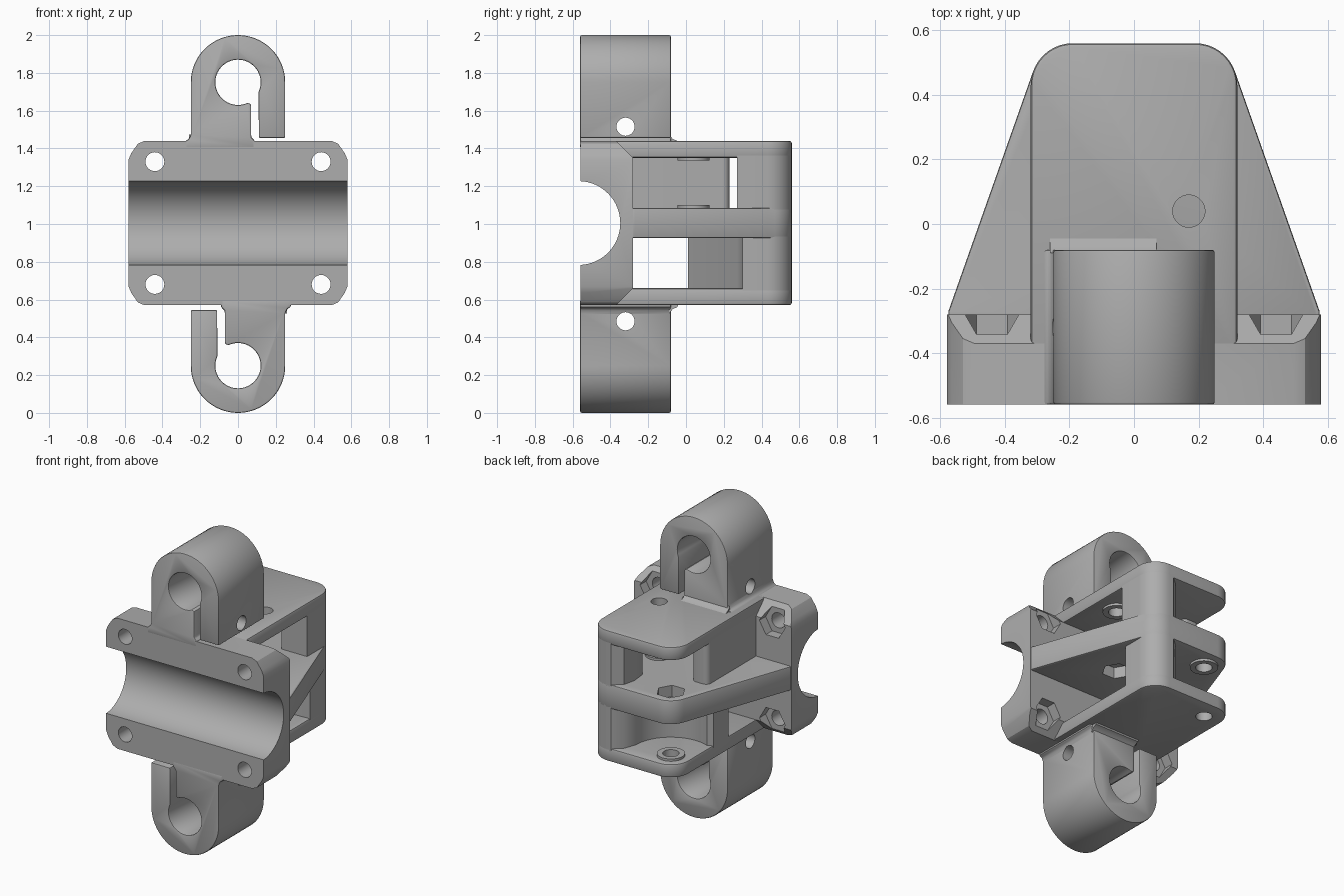
import bpy, bmesh
from math import cos, sin, pi, radians
from mathutils import Vector, Matrix

cube = bpy.data.objects.get("Cube")
if cube:
    bpy.data.objects.remove(cube)

grey = bpy.data.materials.new("plain grey")
grey.use_nodes = True
GREY = (0.42, 0.42, 0.42, 1)
grey.diffuse_color = GREY
grey.node_tree.nodes["Principled BSDF"].inputs["Base Color"].default_value = GREY

parts = []


def arc(cx, cy, r, start, end, n=16):
    """Points on an arc, angles in degrees."""
    angles = [radians(start + (end - start) * i / n) for i in range(n + 1)]
    return [(cx + r * cos(a), cy + r * sin(a)) for a in angles]


def rect(x0, y0, x1, y1):
    return [(x0, y0), (x1, y0), (x1, y1), (x0, y1)]


def prism(name, pts, axis, lo, hi, bevel=0.0, keep=True):
    """Extrude an outline along an axis, with softened edges."""
    place = {"x": lambda a, b: (lo, a, b),
             "y": lambda a, b: (a, lo, b),
             "z": lambda a, b: (a, b, lo)}[axis]
    bm = bmesh.new()
    face = bm.faces.new([bm.verts.new(place(*p)) for p in pts])
    out = bmesh.ops.extrude_face_region(bm, geom=[face])
    move = Vector([(hi - lo) * (axis == c) for c in "xyz"])
    bmesh.ops.translate(bm, vec=move,
                        verts=[v for v in out["geom"] if isinstance(v, bmesh.types.BMVert)])
    bmesh.ops.recalc_face_normals(bm, faces=bm.faces)
    mesh = bpy.data.meshes.new(name)
    bm.to_mesh(mesh)
    bm.free()
    mesh.materials.append(grey)
    ob = bpy.data.objects.new(name, mesh)
    bpy.context.collection.objects.link(ob)
    if keep:
        parts.append(ob)
    if bevel:
        m = ob.modifiers.new("soft edges", "BEVEL")
        m.width, m.segments = bevel, 2
        m.limit_method, m.angle_limit = "ANGLE", radians(40)
        bake(ob)
    return ob


def bake(ob):
    """Apply the modifiers of an object."""
    bpy.context.view_layer.update()
    graph = bpy.context.evaluated_depsgraph_get()
    mesh = bpy.data.meshes.new_from_object(ob.evaluated_get(graph))
    ob.modifiers.clear()
    ob.data = mesh


def boolean(ob, cutter, operation="DIFFERENCE"):
    m = ob.modifiers.new("cut", "BOOLEAN")
    m.operation, m.object, m.solver = operation, cutter, "EXACT"
    bake(ob)
    bpy.data.objects.remove(cutter)


def drill(ob, axis, a, b, r, lo, hi, sides=28, turn=0):
    """Cut a round or six-sided hole."""
    outline = arc(a, b, r, turn, turn + 360, sides)[:-1]
    boolean(ob, prism("cutter", outline, axis, lo, hi, keep=False))


# Clamp plate with half-round groove
MID = 1.005
side = [(-0.56, 0.57), (-0.37, 0.57), (-0.28, 0.66), (-0.28, 1.35), (-0.37, 1.44), (-0.56, 1.44)]
side += arc(-0.57, MID, 0.222, 87, -87, 32)
plate = prism("clamp_plate", side, "x", -0.7, 0.7)
corner = [(0.58, 1.34), (0.565, 1.375), (0.53, 1.425), (0.495, 1.44)]
right_half = [(x, 2 * MID - z) for x, z in reversed(corner)] + corner
front = right_half + [(-x, z) for x, z in reversed(right_half)]
boolean(plate, prism("outline", front, "y", -0.8, 0, keep=False), "INTERSECT")
for x in (-0.44, 0.44):
    for z in (MID - 0.325, MID + 0.325):
        drill(plate, "y", x, z, 0.05, -0.7, 0)
        drill(plate, "y", x, z, 0.095, -0.345, 0, 6)

# Top and bottom decks and the wide middle deck
PULLEY_A, PULLEY_B = (0.17, 0.04), (-0.19, 0.43)
rear = arc(0.19, 0.43, 0.13, 0, 90, 10) + arc(-0.19, 0.43, 0.13, 90, 180, 10)
deck = [(-0.32, -0.4), (0.32, -0.4)] + rear
wide = [(-0.575, -0.3), (0.575, -0.3), (0.575, -0.27)] + arc(0.19, 0.43, 0.13, 18, 90, 8)
wide += [(-x, y) for x, y in reversed(wide)][:-2]
top_deck = prism("top_deck", deck, "z", 1.35, 1.44, 0.012)
bottom_deck = prism("bottom_deck", deck, "z", 0.57, 0.66, 0.012)
middle_deck = prism("middle_deck", wide, "z", 0.925, 1.085, 0.008)
drill(top_deck, "z", *PULLEY_A, 0.05, 1.2, 1.6)
drill(bottom_deck, "z", *PULLEY_B, 0.05, 0.4, 0.8)
for spot, lo, hi in ((PULLEY_A, 0.9, 1.0), (PULLEY_B, 1.01, 1.2)):
    drill(middle_deck, "z", *spot, 0.05, 0.8, 1.2)
    drill(middle_deck, "z", *spot, 0.09, lo, hi, 6)

# Raised rings around the bolt holes
for name, spot, lo, hi in (("upper_ring_top", PULLEY_A, 1.335, 1.36),
                           ("upper_ring_bottom", PULLEY_A, 1.08, 1.1),
                           ("lower_ring_top", PULLEY_B, 0.91, 0.93),
                           ("lower_ring_bottom", PULLEY_B, 0.65, 0.675)):
    ring = prism(name, arc(*spot, 0.085, 0, 360, 28)[:-1], "z", lo, hi)
    drill(ring, "z", *spot, 0.05, lo - 0.1, hi + 0.1)

# Rear corner column and the walls between the decks
corner_round = arc(0.19, 0.43, 0.13, 0, 90, 10)
prism("upper_column", [(0.13, 0.27), (0.32, 0.27)] + corner_round
      + [(0.16, 0.56), (0.1, 0.51), (0.08, 0.43), (0.09, 0.33)], "z", 1.07, 1.37)
prism("upper_wall", [(-0.32, -0.3), (-0.2, -0.3)] + arc(-0.235, 0.195, 0.035, 0, 90, 6)
      + arc(-0.285, 0.195, 0.035, 90, 180, 6), "z", 1.07, 1.37)
prism("lower_wall", [(-0.32, 0.01), (0.15, 0.27), (0.22, 0.295), (0.32, 0.3)] + corner_round
      + [(0.16, 0.56), (0.1, 0.51)] + arc(*PULLEY_B, 0.26, 0, -112, 16)
      + [(-0.32, 0.17)], "z", 0.64, 0.94)

# Hooks, the lower one turned half round
hook = [(-0.28, 1.4), (-0.28, 1.44), (-0.26, 1.45), (-0.25, 1.475)]
hook += arc(0, 1.75, 0.25, 180, 0, 32)
hook += [(0.25, 1.455), (0.11, 1.455)]
hook += arc(0, 1.75, 0.12, -24, 295, 36)
hook += [(0.07, 1.635), (0.07, 1.46), (0.09, 1.44), (0.09, 1.4)]
half_turn = Matrix.Translation((0, 0, 1)) @ Matrix.Rotation(pi, 4, "Y") @ Matrix.Translation((0, 0, -1))
for name in ("upper", "lower"):
    arm = prism(name + "_hook", hook, "y", -0.56, -0.08, 0.008)
    drill(arm, "x", -0.32, 1.515, 0.048, -0.5, 0.5)
    fillet = prism(name + "_hook_fillet",
                   [(-0.09, 1.42), (-0.04, 1.42), (-0.045, 1.44), (-0.07, 1.45), (-0.09, 1.475)],
                   "x", -0.26, 0.07)
    if name == "lower":
        for ob in (arm, fillet):
            ob.data.transform(half_turn)

# Smooth the rounded surfaces, keep edges sharp
bpy.ops.object.select_all(action="DESELECT")
for ob in parts:
    ob.select_set(True)
bpy.context.view_layer.objects.active = plate
bpy.ops.object.shade_smooth_by_angle(angle=radians(30))
